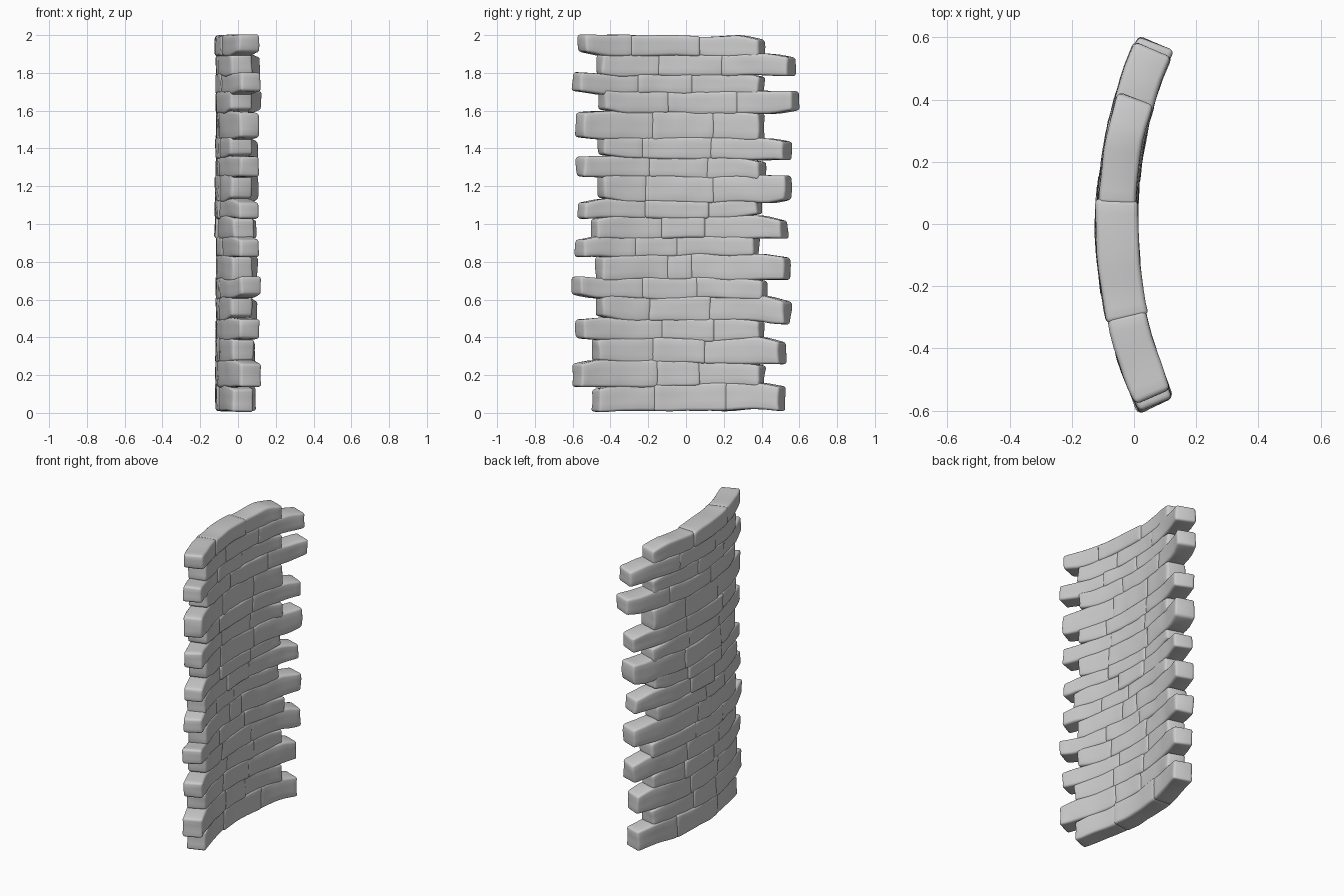
import bpy, bmesh, math, random
from mathutils import Vector, noise

if "Cube" in bpy.data.objects:
    bpy.data.objects.remove(bpy.data.objects["Cube"], do_unlink=True)

random.seed(4)
RADIUS = 1.41       # bend radius of the wall centre line
CENTRE_X = 1.355    # axis of the bend
LAP = 0.008         # how far neighbouring bricks run into each other

stone = bpy.data.materials.new("grey_stone")
stone.use_nodes = True
colour = (0.6, 0.6, 0.6, 1)
stone.diffuse_color = colour
stone.node_tree.nodes["Principled BSDF"].inputs["Base Color"].default_value = colour

# Courses from the ground up: top height, then the brick ends along the wall
COURSES = [
    (.15, -.49, -.17, .22, .52), (.27, -.6, -.16, .07, .41),
    (.39, -.49, -.18, .1, .52), (.49, -.58, -.13, .15, .41),
    (.61, -.47, -.2, .13, .55), (.71, -.6, -.24, .06, .42),
    (.835, -.47, -.1, .03, .55), (.93, -.58, -.28, -.05, .38),
    (1.035, -.5, -.13, .1, .535), (1.12, -.57, -.22, .12, .4),
    (1.25, -.46, -.22, .15, .555), (1.35, -.58, -.2, .12, .41),
    (1.455, -.46, -.24, .14, .55), (1.59, -.58, -.18, .15, .41),
    (1.69, -.46, -.1, .28, .6), (1.79, -.6, -.26, .03, .41),
    (1.895, -.47, -.15, .2, .58), (1.99, -.57, -.3, .07, .41),
]


def bend(p):
    """Wave the course lines, then wrap the flat wall round its axis."""
    wave = 0.014 * noise.noise(Vector((0, p.y * 4, p.z * 5)))
    r = RADIUS - p.x
    a = p.y / RADIUS
    return Vector((CENTRE_X - r * math.cos(a), r * math.sin(a), p.z + wave))


def add_brick(target, y0, y1, z0, z1, half, free):
    """Rounded, slightly uneven brick; free is -1 or 1 for an exposed end."""
    bm = bmesh.new()
    bmesh.ops.create_cube(bm, size=1)
    size = Vector((2 * half, y1 - y0, z1 - z0))
    mid = Vector((0, (y0 + y1) / 2, (z0 + z1) / 2))
    for v in bm.verts:
        v.co = v.co * size + mid
    bmesh.ops.bevel(bm, geom=bm.edges[:], offset=0.016, segments=3,
                    profile=0.5, affect='EDGES', clamp_overlap=True)
    # Extra cuts so the brick can bend and undulate
    steps = max(2, round((y1 - y0) / 0.045))
    cuts = [((0, y0 + (y1 - y0) * i / steps, 0), (0, 1, 0)) for i in range(1, steps)]
    cuts += [((0, 0, z0 + (z1 - z0) * t), (0, 0, 1)) for t in (.35, .65)]
    for co, no in cuts:
        bmesh.ops.bisect_plane(bm, geom=bm.verts[:] + bm.edges[:] + bm.faces[:],
                               plane_co=co, plane_no=no)
    # Worn, tapered free ends and lumpy faces
    seed = Vector([random.uniform(0, 50) for _ in range(3)])
    tilt = random.uniform(-.02, .02)
    for v in bm.verts:
        p = v.co.copy()
        lump = noise.noise_vector(p * 9 + seed)
        if free:
            near = max(0, 1 - (y1 - p.y if free > 0 else p.y - y0) / 0.12)
            p.z = mid.z + (p.z - mid.z) * (1 - .14 * near) + tilt * near
            p.y += lump.y * .012 * near
        p.x += lump.x * .006
        p.z += lump.z * .004
        v.co = bend(p)
    mesh = bpy.data.meshes.new("brick_part")
    bm.to_mesh(mesh)
    bm.free()
    target.from_mesh(mesh)
    bpy.data.meshes.remove(mesh)


# Lay the courses, three bricks in each, with toothed ends
bottom = 0.02
for row, (top, *joints) in enumerate(COURSES):
    bm = bmesh.new()
    for i in range(3):
        y0 = joints[i] - (LAP if i > 0 else 0)
        y1 = joints[i + 1] + (LAP if i < 2 else 0)
        half = random.uniform(.062, .069) if i == 1 else random.uniform(.058, .064)
        add_brick(bm, y0, y1, bottom - LAP, top + LAP, half, i - 1)
    mesh = bpy.data.meshes.new(f"brick_course_{row + 1}")
    bm.to_mesh(mesh)
    bm.free()
    mesh.materials.append(stone)
    for poly in mesh.polygons:
        poly.use_smooth = True
    obj = bpy.data.objects.new(mesh.name, mesh)
    bpy.context.collection.objects.link(obj)
    bottom = top
